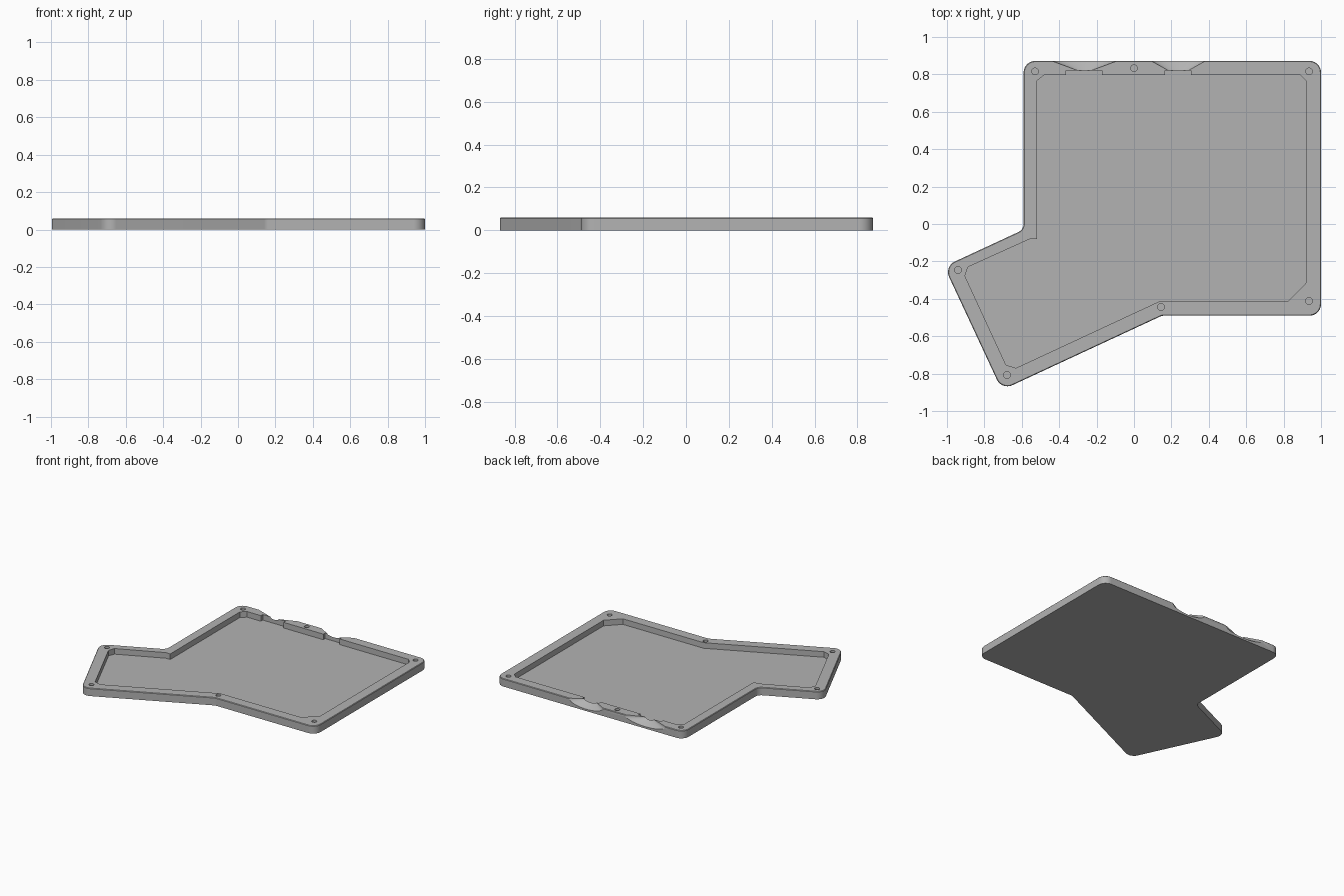
import bpy, bmesh, math
from mathutils import Vector

if "Cube" in bpy.data.objects:
    bpy.data.objects.remove(bpy.data.objects["Cube"])

TOP, FLOOR = 0.06, 0.017
BACK = 0.872

grey = bpy.data.materials.new("matte grey")
grey.use_nodes = True
colour = (0.45, 0.45, 0.45, 1)
grey.diffuse_color = colour
grey.node_tree.nodes["Principled BSDF"].inputs["Base Color"].default_value = colour


def rounded(corners, steps=10):
    """Outline from (x, y, radius) corners, each replaced by a tangent arc."""
    out = []
    for i, (x, y, r) in enumerate(corners):
        p = Vector((x, y))
        if r == 0:
            out.append(p)
            continue
        a = (Vector(corners[i - 1][:2]) - p).normalized()
        b = (Vector(corners[(i + 1) % len(corners)][:2]) - p).normalized()
        half = a.angle(b) / 2
        centre = p + (a + b).normalized() * r / math.sin(half)
        start = p + a * r / math.tan(half) - centre
        end = p + b * r / math.tan(half) - centre
        for k in range(steps + 1):
            t = k / steps
            out.append(centre + (start * (1 - t) + end * t).normalized() * r)
    return out


def loft(name, rings, chamfer=0):
    """Closed solid between two matching rings of 3D points."""
    bm = bmesh.new()
    low, high = [[bm.verts.new(p) for p in ring] for ring in rings]
    n = len(low)
    bm.faces.new(low)
    cap = bm.faces.new(high)
    for i in range(n):
        j = (i + 1) % n
        bm.faces.new((low[i], low[j], high[j], high[i]))
    bmesh.ops.recalc_face_normals(bm, faces=bm.faces)
    if chamfer:
        bmesh.ops.bevel(bm, geom=list(cap.edges), offset=chamfer, segments=1,
                        affect='EDGES', profile=0.5)
    mesh = bpy.data.meshes.new(name)
    bm.to_mesh(mesh)
    bm.free()
    mesh.materials.append(grey)
    obj = bpy.data.objects.new(name, mesh)
    bpy.context.collection.objects.link(obj)
    return obj


def prism(name, outline, z0, z1, chamfer=0):
    return loft(name, [[(p[0], p[1], z) for p in outline] for z in (z0, z1)], chamfer)


def cut(target, cutter):
    """Subtract the cutter and discard it."""
    cutter.hide_render = True
    mod = target.modifiers.new("cut", 'BOOLEAN')
    mod.operation, mod.solver, mod.object = 'DIFFERENCE', 'EXACT', cutter
    bpy.context.view_layer.objects.active = target
    bpy.ops.object.modifier_apply(modifier=mod.name)
    bpy.data.objects.remove(cutter)


# Tray body: main square with an angled thumb wing
R = 0.062
body = rounded([(-0.59, BACK, R), (1, BACK, R), (1, -0.49, R), (0.15, -0.49, 0.05),
                (-0.707, -0.888, R), (-1.015, -0.227, R), (-0.59, -0.03, 0.05)])
tray = prism("case_tray", body, 0, TOP, 0.004)

# Pocket with clipped corners
pocket = [(-0.48, 0.797), (0.888, 0.797), (0.92, 0.765), (0.92, -0.315),
          (0.824, -0.412), (0.139, -0.412), (-0.631, -0.77), (-0.684, -0.754),
          (-0.904, -0.278), (-0.888, -0.23), (-0.556, -0.08), (-0.519, -0.08),
          (-0.519, 0.765)]
cut(tray, prism("pocket_cutter", pocket, FLOOR, 0.2))

# Connector recesses inside the back wall
for x0, x1 in ((-0.364, -0.171), (0.166, 0.305)):
    recess = [(x0, 0.7), (x1, 0.7), (x1, 0.82), (x0, 0.82)]
    cut(tray, prism("recess_cutter", recess, FLOOR, 0.2))

# Flared plug openings through the back wall
for x, inner, outer in ((-0.265, 0.035, 0.175), (0.237, 0.053, 0.145)):
    rings = []
    for y, a, b in ((0.82, inner, 0.014), (BACK, outer, 0.046)):
        # extend each end along the same slope so the cut passes cleanly through
        s = -0.05 if y < 0.85 else 0.1
        a += (outer - inner) * s
        b += 0.032 * s
        y += (BACK - 0.82) * s
        rings.append([(x + a * math.cos(t), y, TOP + b * math.sin(t))
                      for t in (math.tau * k / 48 for k in range(48))])
    cut(tray, loft("plug_cutter", rings))

# Blind screw holes
for x, y in ((-0.529, 0.816), (0, 0.833), (0.936, 0.816), (0.936, -0.412),
             (0.144, -0.444), (-0.679, -0.807), (-0.941, -0.246)):
    ring = [(x + 0.018 * math.cos(math.tau * k / 24),
             y + 0.018 * math.sin(math.tau * k / 24)) for k in range(24)]
    cut(tray, prism("screw_hole_cutter", ring, 0.025, 0.2))

# Smooth the rounded corners, keep the edges crisp
bpy.ops.object.select_all(action='DESELECT')
tray.select_set(True)
bpy.context.view_layer.objects.active = tray
bpy.ops.object.shade_smooth_by_angle(angle=math.radians(25))
